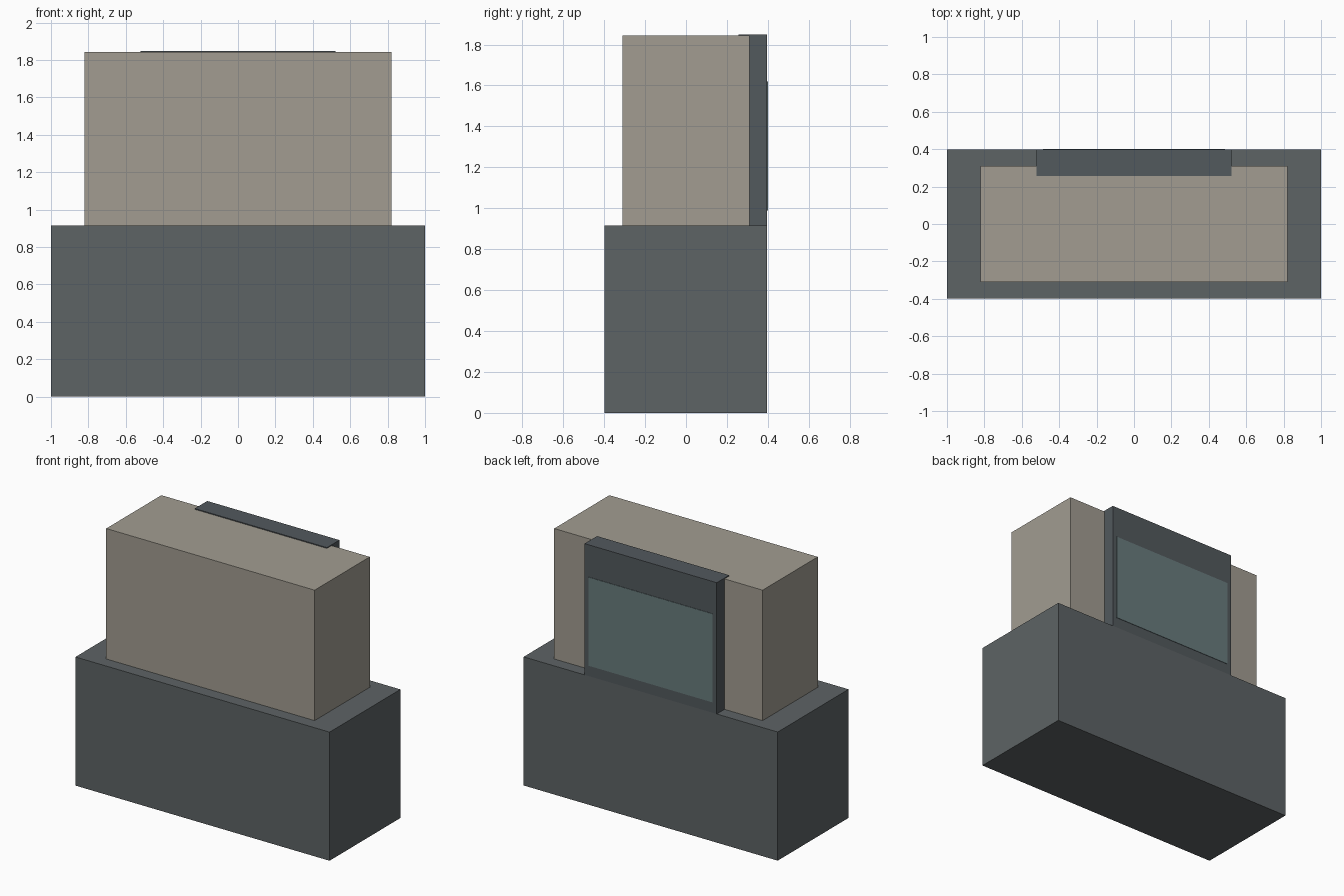
import bpy

if "Cube" in bpy.data.objects:
    bpy.data.objects.remove(bpy.data.objects["Cube"])


def material(name, rgb):
    m = bpy.data.materials.new(name)
    m.diffuse_color = (*rgb, 1.0)
    m.use_nodes = True
    m.node_tree.nodes["Principled BSDF"].inputs["Base Color"].default_value = m.diffuse_color
    return m


def box(name, x, y, z, mat):
    """Box centred on x with half width x, spanning the y and z ranges."""
    bpy.ops.mesh.primitive_cube_add(
        size=1, location=(0, (y[0] + y[1]) / 2, (z[0] + z[1]) / 2))
    o = bpy.context.object
    o.name = o.data.name = name
    o.scale = (2 * x, y[1] - y[0], z[1] - z[0])
    bpy.ops.object.transform_apply(location=False, rotation=False, scale=True)
    o.data.materials.append(mat)
    return o


dark = material("dark_grey", (0.11, 0.125, 0.13))
beige = material("warm_beige", (0.36, 0.335, 0.285))
slate = material("frame_slate", (0.085, 0.10, 0.11))
glass = material("screen_glass", (0.14, 0.20, 0.205))

# Wide lower cabinet
box("base_cabinet", 1.0, (-0.399, 0.397), (0, 0.915), dark)
# Narrower upper housing
box("upper_housing", 0.82, (-0.31, 0.31), (0.915, 1.843), beige)
# Frame set into the back of the housing, flush with the cabinet
box("screen_frame", 0.52, (0.257, 0.397), (0.915, 1.849), slate)
# Thin glass panel, slightly proud of the frame
box("screen_panel", 0.487, (0.39, 0.4), (0.99, 1.62), glass)
